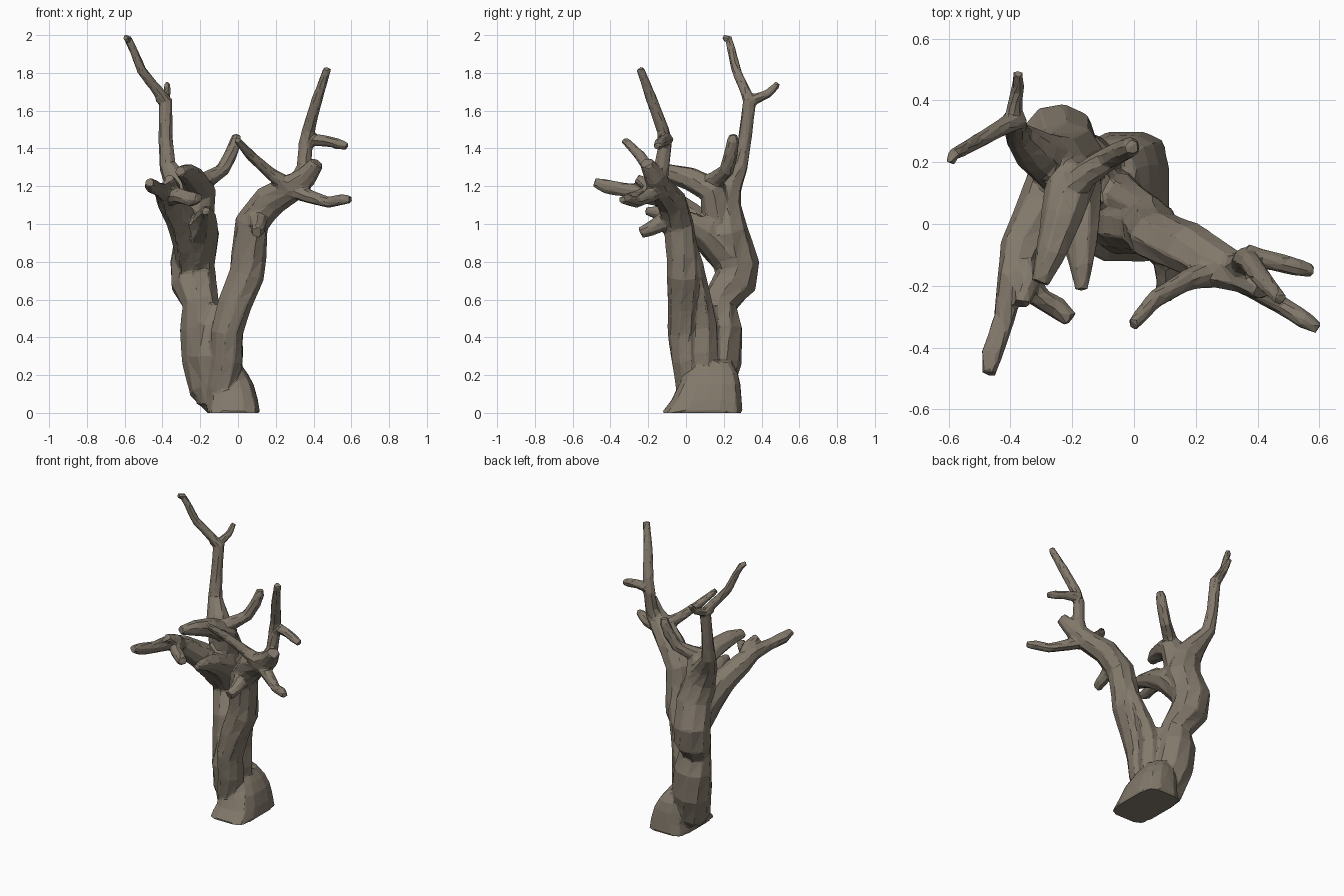
import bpy, bmesh, math, random
from mathutils import Vector

random.seed(4)
bark = bpy.data.materials.new("grey_brown_bark")
bark.diffuse_color = (0.225, 0.19, 0.147, 1)
bm = bmesh.new()


def skin(rings):
    """Bridge rings of vertices into a closed tube."""
    n = len(rings[0])
    for a, b in zip(rings, rings[1:]):
        for i in range(n):
            j = (i + 1) % n
            bm.faces.new((a[i], a[j], b[j], b[i]))
    bm.faces.new(rings[0][::-1])
    bm.faces.new(rings[-1])


def limb(*pts, sides=8, rough=0.1):
    """Ridged tube through (x, y, z, radius) points."""
    ps = [Vector(p[:3]) for p in pts]
    ridge = [1.04 + random.uniform(-rough, rough) for _ in range(sides)]
    u = None
    rings = []
    for k, p in enumerate(ps):
        t = (ps[min(k + 1, len(ps) - 1)] - ps[max(k - 1, 0)]).normalized()
        if u is None:
            u = t.orthogonal()
        u = (u - t * u.dot(t)).normalized()
        v = t.cross(u)
        ring = []
        for i in range(sides):
            a = math.tau * i / sides + 0.12 * k
            r = pts[k][3] * ridge[i] * random.uniform(0.96, 1.04)
            q = p + (u * math.cos(a) + v * math.sin(a)) * r
            q.z = max(q.z, 0.0)
            ring.append(bm.verts.new(q))
        rings.append(ring)
    skin(rings)


# Root flare: squarish stump with pointed toes (cx, cy, z, rx, ry, squareness)
rings = []
for cx, cy, z, rx, ry, sq in [(-0.025, 0.085, 0, .142, .215, .27), (-0.025, 0.11, .07, .13, .185, .24),
                              (-0.035, 0.125, .15, .118, .163, .22), (-0.05, 0.135, .21, .1, .14, .2),
                              (-0.06, 0.14, .27, .065, .1, .15)]:
    ring = []
    for i in range(16):
        c, s = math.cos(math.tau * i / 16), math.sin(math.tau * i / 16)
        q = (c ** 4 + s ** 4) ** -sq
        ring.append(bm.verts.new((cx + rx * c * q, cy + ry * s * q, z)))
    rings.append(ring)
skin(rings)

# Back left trunk, ending in the tallest branch
limb((-.09, .09, .03, .09), (-.145, .135, .13, .118), (-.175, .175, .28, .128), (-.19, .185, .45, .12),
     (-.205, .18, .58, .098), (-.245, .26, .69, .118), (-.25, .275, .79, .118), (-.225, .225, .95, .112),
     (-.26, .2, 1.1, .095), (-.32, .23, 1.21, .07), (-.375, .285, 1.31, .045), (-.385, .31, 1.45, .037),
     (-.385, .335, 1.65, .036), (-.44, .305, 1.72, .028), (-.51, .265, 1.81, .025),
     (-.555, .24, 1.92, .022), (-.583, .225, 1.98, .02), (-.597, .195, 1.985, .016), sides=9)
limb((-.39, .33, 1.65, .03), (-.385, .4, 1.675, .024), (-.375, .44, 1.695, .022), (-.375, .49, 1.745, .016))
limb((-.39, .33, 1.66, .028), (-.435, .32, 1.665, .018))

# Front right trunk with its stub end, and the ridge that makes its foot deep
limb((-.12, .05, .03, .06), (-.085, .03, .13, .082), (-.06, .0, .28, .082), (-.057, -.015, .42, .082),
     (-.02, -.015, .57, .086), (.045, -.012, .73, .09), (.058, -.018, .83, .087), (.075, -.045, 1.0, .084),
     (.17, -.08, 1.12, .083), (.28, -.14, 1.19, .07), (.36, -.17, 1.25, .056), (.42, -.21, 1.325, .038), sides=9)
limb((-.1, .1, .05, .07), (-.075, .1, .15, .085), (-.062, .095, .32, .084), (-.06, .09, .46, .08),
     (-.02, .07, .6, .065), (.045, .035, .78, .055), (.06, .01, .9, .045))
# Wood filling the crotch between the two trunks
limb((-.12, .1, .05, .09), (-.14, .1, .3, .11), (-.13, .11, .46, .09), (-.115, .12, .57, .05))

# Branches of the right trunk: upright, its twig, low outer, inner, and a knob
limb((.31, -.14, 1.2, .045), (.35, -.125, 1.3, .038), (.36, -.11, 1.42, .037), (.375, -.12, 1.5, .033),
     (.42, -.18, 1.66, .03), (.474, -.243, 1.825, .021))
limb((.36, -.1, 1.45, .034), (.47, -.125, 1.44, .028), (.53, -.14, 1.425, .028), (.58, -.152, 1.41, .02))
limb((.27, -.14, 1.19, .05), (.38, -.2, 1.145, .038), (.48, -.265, 1.115, .031), (.55, -.31, 1.13, .031),
     (.597, -.34, 1.13, .021))
limb((.28, -.15, 1.19, .05), (.17, -.18, 1.27, .034), (.07, -.24, 1.36, .029), (-.005, -.325, 1.445, .021))
limb((.1, -.06, 1.04, .06), (.11, -.14, 1.0, .042), (.11, -.19, .975, .036), (.1, -.24, .955, .03))

# Forward limbs of the left trunk
limb((-.23, .18, 1.02, .1), (-.2, .14, 1.18, .08), (-.235, .02, 1.24, .064), (-.27, -.1, 1.27, .05),
     (-.305, -.19, 1.28, .03))
limb((-.24, .25, .77, .09), (-.265, .14, .91, .09), (-.31, .03, 1.03, .08), (-.37, -.08, 1.12, .066),
     (-.395, -.18, 1.17, .05), (-.42, -.31, 1.18, .036), (-.457, -.42, 1.2, .037), (-.468, -.485, 1.22, .024))
limb((-.37, -.12, 1.14, .05), (-.31, -.235, 1.15, .037), (-.25, -.27, 1.13, .037), (-.205, -.31, 1.14, .028))
limb((-.22, .22, .84, .1), (-.19, .1, .96, .085), (-.175, -.04, 1.03, .058), (-.17, -.14, 1.06, .038),
     (-.17, -.215, 1.07, .02))
limb((-.37, -.1, 1.13, .045), (-.345, -.19, 1.2, .038), (-.365, -.26, 1.24, .025))
# Bent spur rising between the trunks
limb((-.22, .1, 1.2, .05), (-.16, .16, 1.235, .043), (-.08, .215, 1.285, .036), (-.035, .24, 1.37, .034),
     (-.01, .25, 1.44, .031), (-.005, .25, 1.475, .02))

bmesh.ops.recalc_face_normals(bm, faces=bm.faces)
mesh = bpy.data.meshes.new("dead_tree")
bm.to_mesh(mesh)
bm.free()
mesh.materials.append(bark)
tree = bpy.data.objects.new("dead_tree", mesh)
bpy.context.collection.objects.link(tree)

# Weld all limbs into one skin, then facet it coarsely
weld = tree.modifiers.new("weld", 'REMESH')
weld.mode = 'VOXEL'
weld.voxel_size = 0.01
soft = tree.modifiers.new("soften", 'SMOOTH')
soft.factor, soft.iterations = 0.5, 2
facet = tree.modifiers.new("facet", 'DECIMATE')
facet.ratio = 0.05
